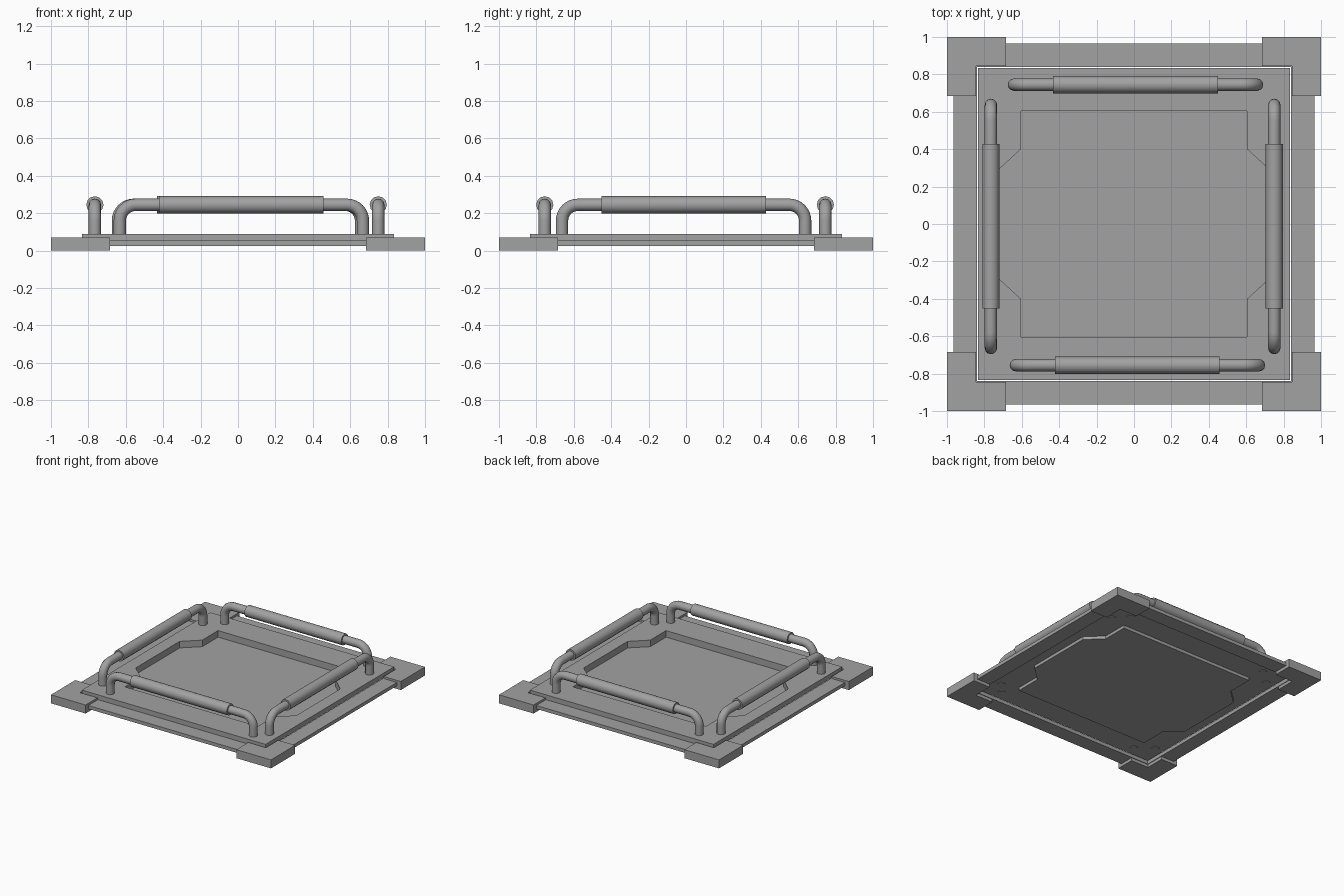
import bpy
import math

cube = bpy.data.objects.get("Cube")
if cube:
    bpy.data.objects.remove(cube, do_unlink=True)

# One plain grey for the whole model
grey = bpy.data.materials.new("plain_grey")
grey.use_nodes = True
COLOUR = (0.36, 0.36, 0.36, 1)
grey.diffuse_color = COLOUR
grey.node_tree.nodes["Principled BSDF"].inputs["Base Color"].default_value = COLOUR


def to_mesh(name, curve, location=(0, 0, 0), turn=0, smooth=False):
    """Turn a curve into a named mesh object."""
    curve.materials.append(grey)
    obj = bpy.data.objects.new(name, curve)
    bpy.context.collection.objects.link(obj)
    obj.location = location
    obj.rotation_euler.z = turn
    bpy.ops.object.select_all(action="DESELECT")
    obj.select_set(True)
    bpy.context.view_layer.objects.active = obj
    bpy.ops.object.convert(target="MESH")
    if smooth:
        bpy.ops.object.shade_smooth_by_angle(angle=math.radians(40))
    else:
        bpy.ops.object.shade_flat()
    return bpy.context.object


def add_spline(curve, points, cyclic):
    spline = curve.splines.new("POLY")
    spline.points.add(len(points) - 1)
    for target, p in zip(spline.points, points):
        target.co = (*p, 1)
    spline.use_cyclic_u = cyclic


def slab(name, outlines, bottom, top, turn=0):
    """Flat slab from an outline; any further outlines are holes."""
    curve = bpy.data.curves.new(name, "CURVE")
    curve.dimensions = "2D"
    curve.fill_mode = "BOTH"
    curve.extrude = (top - bottom) / 2
    for outline in outlines:
        add_spline(curve, [(x, y, 0) for x, y in outline], True)
    return to_mesh(name, curve, (0, 0, (bottom + top) / 2), turn)


def tube(name, path, radius, location, turn):
    """Round capped bar along a path."""
    curve = bpy.data.curves.new(name, "CURVE")
    curve.dimensions = "3D"
    curve.bevel_depth = radius
    curve.bevel_resolution = 4
    curve.use_fill_caps = True
    add_spline(curve, path, False)
    return to_mesh(name, curve, location, turn, smooth=True)


def square(h):
    return [(-h, -h), (h, -h), (h, h), (-h, h)]


def panel_outline(grow=0):
    """Square panel with a wider, chamfered middle on its left and right."""
    a, b = 0.605 + grow, 0.73 + grow
    side = [(a, -a), (a, -0.40), (b, -0.285), (b, 0.285), (a, 0.40), (a, a)]
    return side + [(-x, -y) for x, y in side]


# Base flange, raised plate and sunken panel
slab("base_flange", [square(0.965), square(0.84)], 0.025, 0.053)
slab("raised_plate", [square(0.835), panel_outline()], 0.05, 0.09)
slab("panel_skirt", [panel_outline(0.01), panel_outline()], 0.025, 0.052)
slab("sunken_panel", [panel_outline(0.005)], 0.025, 0.036)

# Corner brackets wrapped around the plate
bracket = [(1, 1), (0.685, 1), (0.685, 0.845), (0.845, 0.845), (0.845, 0.685), (1, 0.685)]
for i, name in enumerate(("back_left", "back_right", "front_right", "front_left")):
    slab(name + "_corner_bracket", [bracket], 0, 0.07, i * math.pi / 2)

# Bent handle path
HALF, BEND, FOOT, GRIP = 0.65, 0.085, 0.046, 0.245
right_half = [(HALF, 0, FOOT)]
for i in range(9):
    t = math.pi / 2 * i / 8
    right_half.append((HALF - BEND + BEND * math.cos(t), 0, GRIP - BEND + BEND * math.sin(t)))
path = right_half + [(-x, y, z) for x, y, z in reversed(right_half)]
sleeve = [(-0.44, 0, GRIP), (0.44, 0, GRIP)]

# Four handles with thicker grips
for name, x, y, turn in (
    ("front", 0.018, -0.755, 0),
    ("back", 0.008, 0.745, 0),
    ("right", -0.765, -0.013, math.pi / 2),
    ("left", 0.75, -0.013, math.pi / 2),
):
    tube(name + "_handle", path, 0.033, (x, y, 0), turn)
    tube(name + "_grip", sleeve, 0.046, (x, y, 0), turn)
